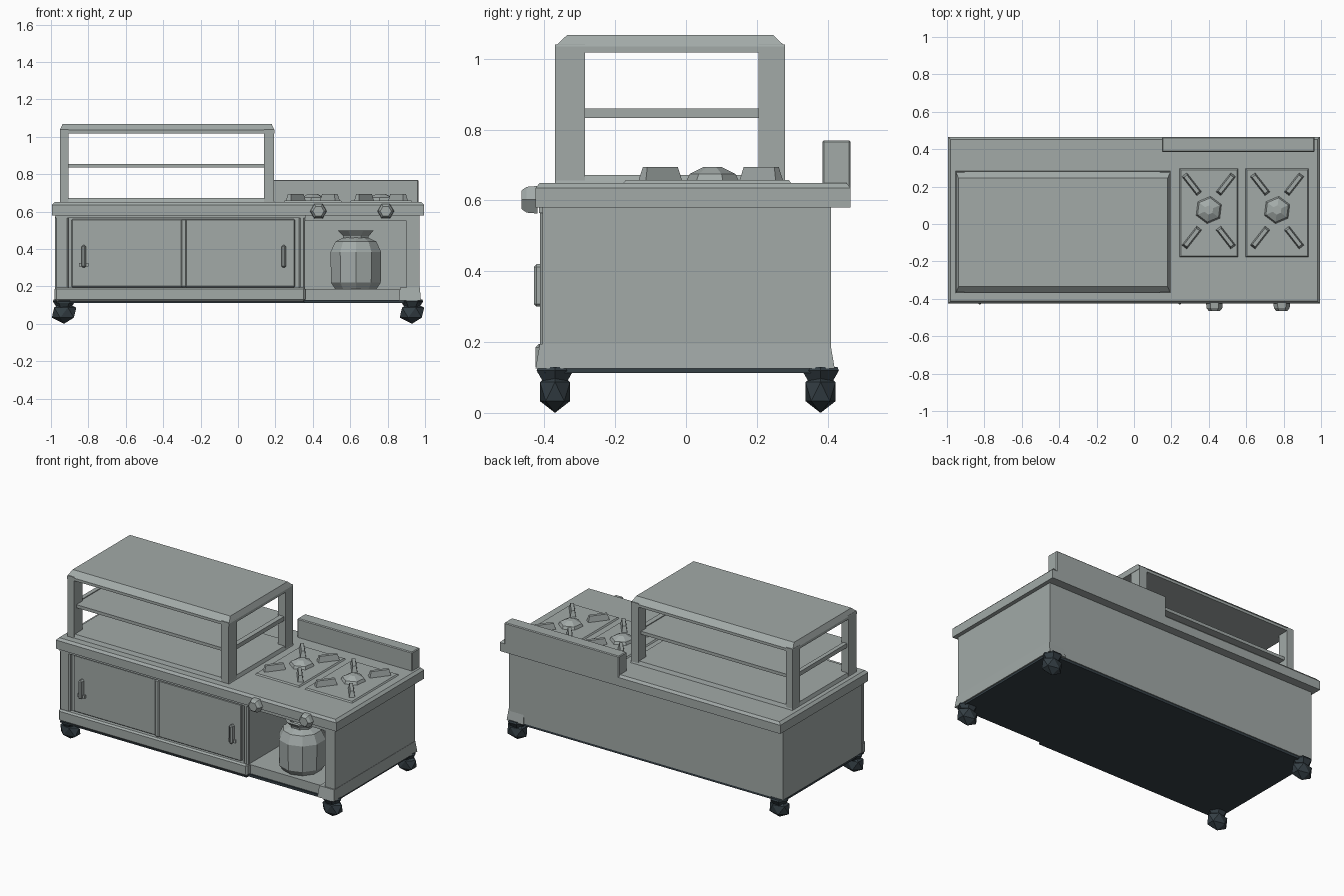
import bpy, bmesh, math
from mathutils import Matrix, Vector

if "Cube" in bpy.data.objects:
    bpy.data.objects.remove(bpy.data.objects["Cube"])


def material(name, rgb):
    m = bpy.data.materials.new(name)
    m.diffuse_color = (*rgb, 1)
    m.use_nodes = True
    m.node_tree.nodes["Principled BSDF"].inputs["Base Color"].default_value = m.diffuse_color
    return m


STEEL = material("brushed steel grey", (0.36, 0.40, 0.39))
DARK = material("dark rubber", (0.035, 0.05, 0.06))


def finish(name, bm, mat):
    bmesh.ops.recalc_face_normals(bm, faces=bm.faces)
    me = bpy.data.meshes.new(name)
    bm.to_mesh(me)
    bm.free()
    me.materials.append(mat)
    ob = bpy.data.objects.new(name, me)
    bpy.context.collection.objects.link(ob)
    return ob


def box(name, x, y, z, mat=STEEL, bevel=0.0, top=(0, 0)):
    """Box from ranges; top = inset of the upper face in x and y."""
    bm = bmesh.new()
    bmesh.ops.create_cube(bm, size=1)
    for v in bm.verts:
        s = v.co.copy()
        v.co = Vector([r[0] + (c + 0.5) * (r[1] - r[0]) for r, c in zip((x, y, z), s)])
        if s.z > 0:
            v.co.x -= math.copysign(top[0], s.x)
            v.co.y -= math.copysign(top[1], s.y)
    if bevel:
        bmesh.ops.bevel(bm, geom=bm.edges[:], offset=bevel, segments=1, affect='EDGES')
    return finish(name, bm, mat)


def lathe(name, profile, loc, sides, mat=STEEL, turn=0.0):
    bm = bmesh.new()
    rings = []
    for r, z in profile:
        rings.append([bm.verts.new((loc[0] + r * math.cos(turn + 2 * math.pi * i / sides),
                                    loc[1] + r * math.sin(turn + 2 * math.pi * i / sides),
                                    loc[2] + z)) for i in range(sides)])
    for a, b in zip(rings, rings[1:]):
        for i in range(sides):
            j = (i + 1) % sides
            bm.faces.new((a[i], a[j], b[j], b[i]))
    bm.faces.new(rings[0])
    bm.faces.new(rings[-1])
    return finish(name, bm, mat)


# cabinet body around an open gas compartment
box("cabinet_block", (-0.975, 0.35), (-0.385, 0.41), (0.128, 0.6))
box("compartment_back", (0.35, 0.90), (0.0, 0.41), (0.128, 0.6))
box("compartment_floor", (0.35, 0.90), (-0.39, 0.0), (0.128, 0.185))
box("compartment_header", (0.35, 0.90), (-0.40, 0.0), (0.55, 0.6))
box("right_wall", (0.90, 0.97), (-0.405, 0.41), (0.128, 0.6))
box("right_base_trim", (0.86, 0.978), (-0.425, 0.42), (0.125, 0.195), top=(0.006, 0.012))
box("underside_panel", (-0.97, 0.97), (-0.40, 0.405), (0.112, 0.128), DARK)
box("underside_front_strip", (-0.97, 0.355), (-0.42, -0.40), (0.112, 0.12), DARK)

# front frame and sliding doors
box("bottom_rail", (-0.98, 0.36), (-0.425, -0.38), (0.12, 0.195), bevel=0.01)
box("upper_rail", (-0.975, 0.36), (-0.415, -0.38), (0.565, 0.6))
box("left_stile", (-0.978, -0.905), (-0.412, -0.38), (0.18, 0.58), bevel=0.008)
box("right_stile", (0.325, 0.358), (-0.412, -0.38), (0.18, 0.58), bevel=0.008)
box("left_door", (-0.89, -0.285), (-0.398, -0.38), (0.195, 0.56), bevel=0.006)
box("right_door", (-0.285, 0.305), (-0.404, -0.38), (0.195, 0.56), bevel=0.006)
box("door_divider", (-0.305, -0.275), (-0.41, -0.38), (0.195, 0.56), bevel=0.006)
for side, hx in (("left", -0.825), ("right", 0.245)):
    box(side + "_door_handle", (hx - 0.012, hx + 0.012), (-0.43, -0.39), (0.30, 0.42), bevel=0.008)
    box(side + "_handle_foot", (hx - 0.025, hx + 0.025), (-0.412, -0.39), (0.305, 0.325))

# countertop with chamfered upper edge
box("countertop_edge", (-0.995, 0.995), (-0.425, 0.465), (0.58, 0.635))
box("countertop", (-0.995, 0.995), (-0.425, 0.465), (0.635, 0.65), top=(0.015, 0.012))
box("backsplash", (0.15, 0.965), (0.385, 0.465), (0.60, 0.77), bevel=0.005)

# glass-less display rack
box("rack_base", (-0.955, 0.197), (-0.37, 0.285), (0.645, 0.672), top=(0.01, 0.01))
for sx, x in (("left", (-0.952, -0.905)), ("right", (0.14, 0.193))):
    for sy, y in (("front", (-0.37, -0.285)), ("back", (0.205, 0.28))):
        box(f"rack_{sx}_{sy}_post", x, y, (0.65, 1.04))
    box(f"rack_{sx}_shelf_rail", (x[0] + 0.01, x[1] - 0.01), (-0.29, 0.21), (0.833, 0.86))
box("rack_shelf", (-0.93, 0.165), (-0.345, 0.255), (0.835, 0.855))
box("rack_top_band", (-0.953, 0.195), (-0.37, 0.28), (1.018, 1.035))
box("rack_top", (-0.953, 0.195), (-0.37, 0.28), (1.035, 1.068), top=(0.015, 0.035))

# two burners with diagonal pan supports
for n, (cx, w) in enumerate(((0.40, 0.16), (0.765, 0.172)), 1):
    box(f"burner_{n}_plate", (cx - w, cx + w), (-0.18, 0.30), (0.645, 0.658), top=(0.01, 0.01))
    lathe(f"burner_{n}_head", [(0.075, 0), (0.065, 0.02), (0.025, 0.04)],
          (cx, 0.075, 0.655), 6, turn=0.4)
    for sx in (-1, 1):
        for sy in (-1, 1):
            outer = Vector((cx + sx * 0.132, 0.07 + sy * 0.195, 0))
            inner = Vector((cx + sx * 0.05, 0.07 + sy * 0.09, 0))
            d = inner - outer
            arm = box(f"burner_{n}_support", (0, d.length), (-0.018, 0.018), (0.65, 0.695), top=(0.012, 0.008))
            arm.data.transform(Matrix.Translation(outer) @ Matrix.Rotation(math.atan2(d.y, d.x), 4, 'Z'))

# control knobs under the front edge
for n, kx in enumerate((0.43, 0.79), 1):
    k = lathe(f"control_knob_{n}", [(0.045, 0), (0.042, 0.03), (0.03, 0.045)], (0, 0, 0), 6)
    k.data.transform(Matrix.Translation((kx, -0.42, 0.602)) @ Matrix.Rotation(math.pi / 2, 4, 'X'))

# gas bottle with flared collar
tank = (0.63, -0.25, 0.185)
lathe("gas_bottle", [(0.115, 0), (0.14, 0.035), (0.142, 0.2), (0.115, 0.255), (0.06, 0.28)],
      tank, 10, turn=math.pi / 10)
lathe("gas_bottle_collar", [(0.07, 0.26), (0.075, 0.285), (0.105, 0.315), (0.08, 0.315), (0.055, 0.285)],
      tank, 8, turn=math.pi / 8)

# faceted casters
for sx in (-1, 1):
    for sy in (-1, 1):
        tag = ("left" if sx < 0 else "right") + ("_front" if sy < 0 else "_back")
        c = Vector((sx * 0.93, 0.005 + sy * 0.375, 0.06))
        bm = bmesh.new()
        bmesh.ops.create_icosphere(bm, subdivisions=1, radius=1)
        for v in bm.verts:
            v.co = Vector((v.co.x * 0.073, v.co.y * 0.05, v.co.z * 0.06)) + c
        finish(tag + "_wheel", bm, DARK)
        lathe(tag + "_caster_fork", [(0.034, 0.02), (0.06, 0.06), (0.055, 0.07)], c, 6, DARK)
